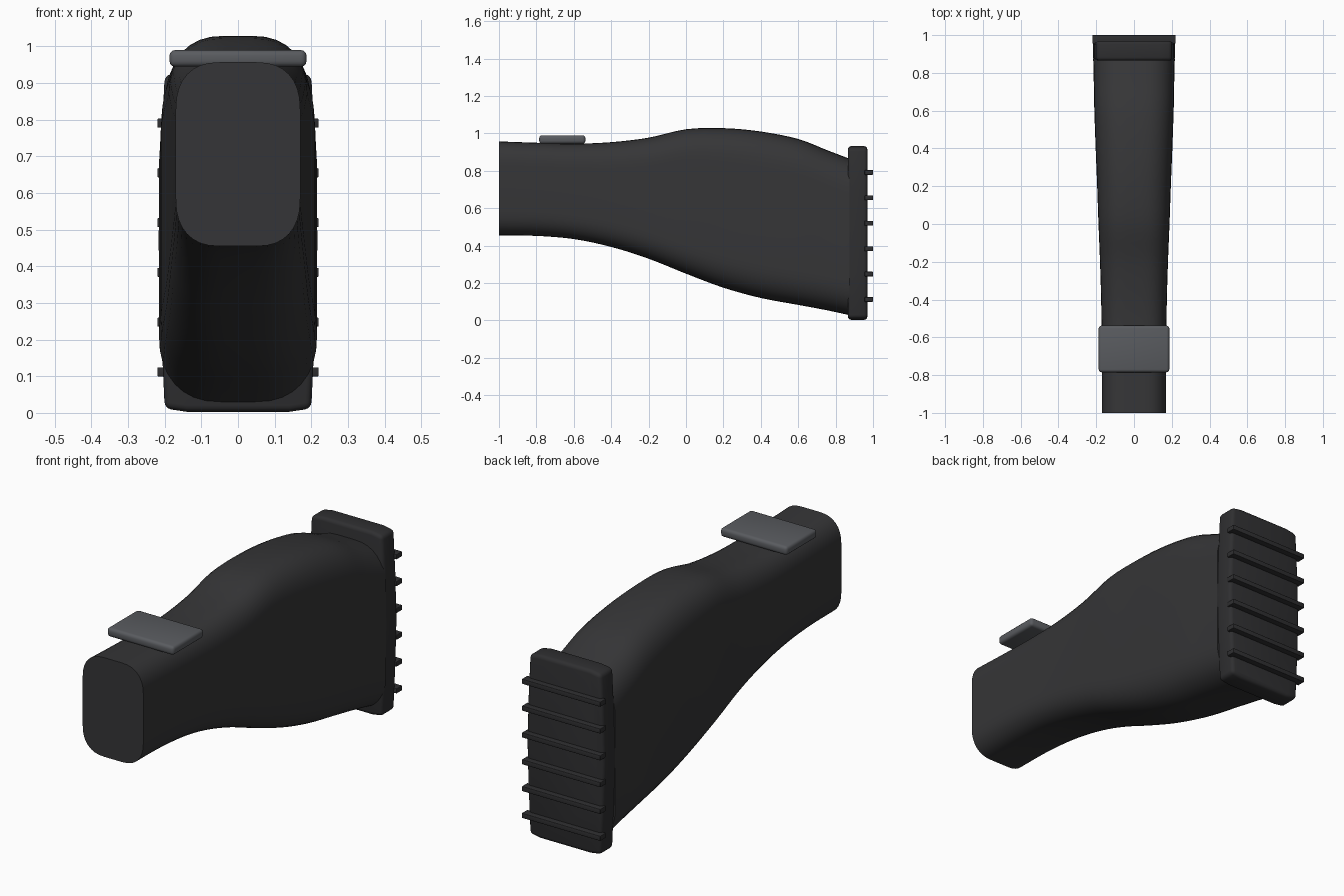
import bpy, bmesh, math
from mathutils import Vector

if "Cube" in bpy.data.objects:
    bpy.data.objects.remove(bpy.data.objects["Cube"])


def material(name, rgb):
    m = bpy.data.materials.new(name)
    m.diffuse_color = (*rgb, 1)
    m.use_nodes = True
    m.node_tree.nodes["Principled BSDF"].inputs["Base Color"].default_value = m.diffuse_color
    return m


DARK = material("dark_polymer", (0.036, 0.036, 0.038))
RUBBER = material("black_rubber", (0.028, 0.028, 0.03))
STEEL = material("grey_steel", (0.1, 0.105, 0.115))


def make(name, bm, mat, bevel=0, segments=3, angle=40):
    bmesh.ops.recalc_face_normals(bm, faces=bm.faces)
    me = bpy.data.meshes.new(name)
    bm.to_mesh(me)
    bm.free()
    me.materials.append(mat)
    ob = bpy.data.objects.new(name, me)
    bpy.context.collection.objects.link(ob)
    bpy.ops.object.select_all(action='DESELECT')
    bpy.context.view_layer.objects.active = ob
    ob.select_set(True)
    if bevel:
        b = ob.modifiers.new("bevel", 'BEVEL')
        b.width, b.segments = bevel, segments
        b.limit_method, b.angle_limit = 'ANGLE', math.radians(35)
        bpy.ops.object.modifier_apply(modifier="bevel")
    bpy.ops.object.shade_smooth_by_angle(angle=math.radians(angle))
    return ob


def box(name, x, y, z, mat, bevel):
    bm = bmesh.new()
    bmesh.ops.create_cube(bm, size=1)
    for v in bm.verts:
        v.co = Vector([(r[0] + r[1]) / 2 + c * (r[1] - r[0])
                       for r, c in zip((x, y, z), v.co)])
    return make(name, bm, mat, bevel)


def catmull(a, b, c, d, t):
    return [0.5 * (2 * q + (r - p) * t + (2 * p - 5 * q + 4 * r - s) * t * t
                   + (3 * q - p - 3 * r + s) * t ** 3)
            for p, q, r, s in zip(a, b, c, d)]


# Stock body: stations of y, bottom, top, half width, corner x, corner z
stations = [
    (-1.0, .455, .957, .170, .12, .13),
    (-.8, .452, .950, .170, .12, .13),
    (-.6, .435, .945, .171, .12, .13),
    (-.4, .393, .953, .174, .13, .14),
    (-.2, .330, .977, .180, .14, .15),
    (0.0, .250, 1.022, .188, .15, .16),
    (.2, .175, 1.028, .195, .16, .18),
    (.4, .120, 1.010, .203, .165, .19),
    (.6, .083, .970, .210, .17, .19),
    (.75, .055, .912, .213, .17, .19),
    (.875, .028, .864, .216, .17, .19)]


def section(y, z0, z1, hw, cx, cz):
    pts = []
    for k, (sx, sz) in enumerate([(1, 1), (-1, 1), (-1, -1), (1, -1)]):
        steps = range(9) if k % 2 == 0 else range(8, -1, -1)
        for i in steps:
            a = math.pi / 2 * i / 8
            ux, uz = math.cos(a) ** .85 if i < 8 else 0, math.sin(a) ** .85
            zc = z1 - cz if sz > 0 else z0 + cz
            pts.append((sx * (hw - cx + cx * ux), y, zc + sz * cz * uz))
    return pts


path = []
last = len(stations) - 1
for i in range(last):
    p = [stations[min(max(j, 0), last)] for j in range(i - 1, i + 3)]
    path += [catmull(*p, t / 4) for t in range(4)]
path.append(stations[-1])
bm = bmesh.new()
rings = [[bm.verts.new(c) for c in section(*s)] for s in path]
n = len(rings[0])
for r, q in zip(rings, rings[1:]):
    for i in range(n):
        bm.faces.new((r[i], r[(i + 1) % n], q[(i + 1) % n], q[i]))
bm.faces.new(rings[0])
bm.faces.new(rings[-1])
make("stock_body", bm, DARK)

# Butt pad: bowed outline extruded along y
half = [(.14, .003), (.2, .012), (.211, .25), (.217, .47), (.211, .7),
        (.2, .922), (.14, .932)]
outline = half + [(-x, z) for x, z in reversed(half)]
bm = bmesh.new()
face = bm.faces.new([bm.verts.new((x, .865, z)) for x, z in outline])
ext = bmesh.ops.extrude_face_region(bm, geom=[face])
bmesh.ops.translate(bm, vec=(0, .105, 0),
                    verts=[g for g in ext['geom'] if isinstance(g, bmesh.types.BMVert)])
bm.verts.ensure_lookup_table()
if not face.is_valid or len(bm.faces) < len(outline) + 2:
    bm.faces.new(bm.verts[:len(outline)])
make("butt_pad", bm, RUBBER, .018)

# Grip ribs on the pad
for i in range(6):
    z = .112 + i * .1358
    box(f"pad_rib_{i + 1}", (-.22, .22), (.955, 1.0), (z - .0125, z + .0125), RUBBER, .003)

# Sliding latch on top of the neck
box("top_latch", (-.187, .187), (-.785, -.538), (.945, .99), STEEL, .015)
